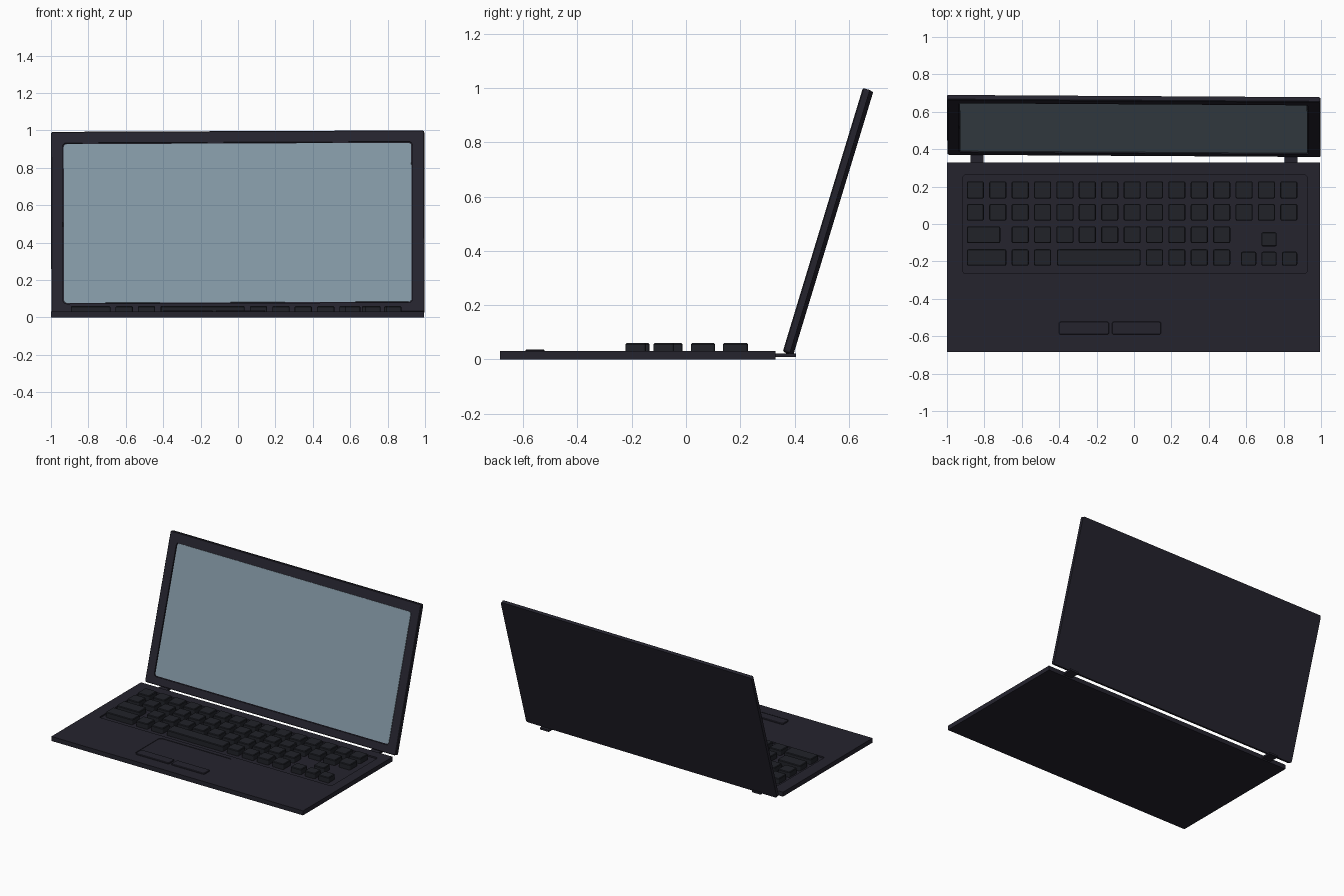
import bpy, bmesh
from math import cos, sin, pi, radians
from mathutils import Matrix, Vector

default = bpy.data.objects.get("Cube")
if default:
    bpy.data.objects.remove(default, do_unlink=True)


def material(name, rgb):
    m = bpy.data.materials.new(name)
    m.use_nodes = True
    m.diffuse_color = (*rgb, 1)
    m.node_tree.nodes["Principled BSDF"].inputs["Base Color"].default_value = (*rgb, 1)
    return m


casing = material("dark casing", (0.018, 0.017, 0.027))
key_grey = material("key charcoal", (0.015, 0.0165, 0.022))
glass = material("screen blue grey", (0.225, 0.305, 0.365))


def plate(name, x, y, z, mat, radius=0.0, edge=0.0):
    """Rounded rectangle slab; edge chamfers the upper rim."""
    bm = bmesh.new()
    steps = 4 if radius else 0

    def ring(inset, height):
        verts = []
        corners = ((x[1], y[1], -1, -1), (x[0], y[1], 1, -1),
                   (x[0], y[0], 1, 1), (x[1], y[0], -1, 1))
        r = max(radius - inset, 0)
        for q, (cx, cy, dx, dy) in enumerate(corners):
            for s in range(steps + 1):
                a = pi / 2 * (q + (s / steps if steps else 0))
                verts.append(bm.verts.new((cx + dx * (inset + r) + r * cos(a),
                                           cy + dy * (inset + r) + r * sin(a), height)))
        return verts

    rings = [ring(0, z[0]), ring(0, z[1] - edge)]
    if edge:
        rings.append(ring(edge, z[1]))
    bm.faces.new(rings[0][::-1])
    bm.faces.new(rings[-1])
    n = len(rings[0])
    for low, high in zip(rings, rings[1:]):
        for i in range(n):
            j = (i + 1) % n
            bm.faces.new((low[i], low[j], high[j], high[i]))
    mesh = bpy.data.meshes.new(name)
    bm.to_mesh(mesh)
    bm.free()
    mesh.materials.append(mat)
    obj = bpy.data.objects.new(name, mesh)
    bpy.context.collection.objects.link(obj)
    return obj


def pocket(obj, x, y, z, radius):
    """Sink a rounded recess into a slab."""
    cutter = plate("recess_cutter", x, y, z, casing, radius)
    cutter.hide_render = True
    mod = obj.modifiers.new("recess", "BOOLEAN")
    mod.operation, mod.solver, mod.object = "DIFFERENCE", "EXACT", cutter
    bpy.context.view_layer.objects.active = obj
    bpy.ops.object.modifier_apply(modifier=mod.name)
    bpy.data.objects.remove(cutter, do_unlink=True)


# Base with keyboard well and touchpad
base = plate("base", (-1, 0.995), (-0.685, 0.33), (0, 0.032), casing)
pocket(base, (-0.915, 0.925), (-0.265, 0.262), (0.022, 0.1), 0.015)
pocket(base, (-0.41, 0.165), (-0.6, -0.297), (0.029, 0.1), 0.025)
for side, x in (("right", (-0.402, -0.134)), ("left", (-0.118, 0.145))):
    plate("touchpad_button_" + side, x, (-0.592, -0.522), (0.026, 0.037),
          casing, 0.012, 0.003)

# Keys
PITCH, FIRST, HALF = 0.1197, -0.848, 0.046


def key(name, x, y):
    plate(name, x, y, (0.018, 0.06), key_grey, 0.01, 0.004)


def key_run(row, columns, y):
    for i in columns:
        c = FIRST + PITCH * i
        key(f"key_row{row}_{i}", (c - HALF, c + HALF), y)


rows = [(0.136, 0.228), (0.018, 0.107), (-0.102, -0.013), (-0.223, -0.135)]
key_run(1, range(15), rows[0])
key_run(2, range(15), rows[1])
key_run(3, range(2, 12), rows[2])
key_run(4, (2, 3, 8, 9, 10, 11), rows[3])
key("wide_key_upper", (-0.894, -0.715), rows[2])
key("wide_key_lower", (-0.894, -0.682), rows[3])
key("space_bar", (-0.412, 0.035), rows[3])
for name, c in (("left", 0.613), ("down", 0.722), ("right", 0.832)):
    key("arrow_key_" + name, (c - 0.041, c + 0.041), (-0.223, -0.148))
key("arrow_key_up", (0.681, 0.763), (-0.12, -0.044))

# Hinge tabs
for name, c in (("right", -0.84), ("left", 0.84)):
    plate("hinge_" + name, (c - 0.035, c + 0.035), (0.32, 0.405), (0.009, 0.022), casing)

# Lid and screen, made lying flat and then tilted up
lid = plate("lid", (-0.998, 0.998), (0, 1.015), (-0.027, 0), casing, 0.012, 0.004)
pocket(lid, (-0.936, 0.934), (0.053, 0.952), (-0.008, 0.1), 0.02)
screen = plate("screen", (-0.93, 0.928), (0.059, 0.946), (-0.012, -0.004), glass, 0.016)
tilt = (Matrix.Translation(Vector((0, 0.363, 0.026)))
        @ Matrix.Rotation(-0.006, 4, "Z") @ Matrix.Rotation(-0.004, 4, "Y")
        @ Matrix.Rotation(radians(73.1), 4, "X"))
for part in (lid, screen):
    part.data.transform(tilt)
